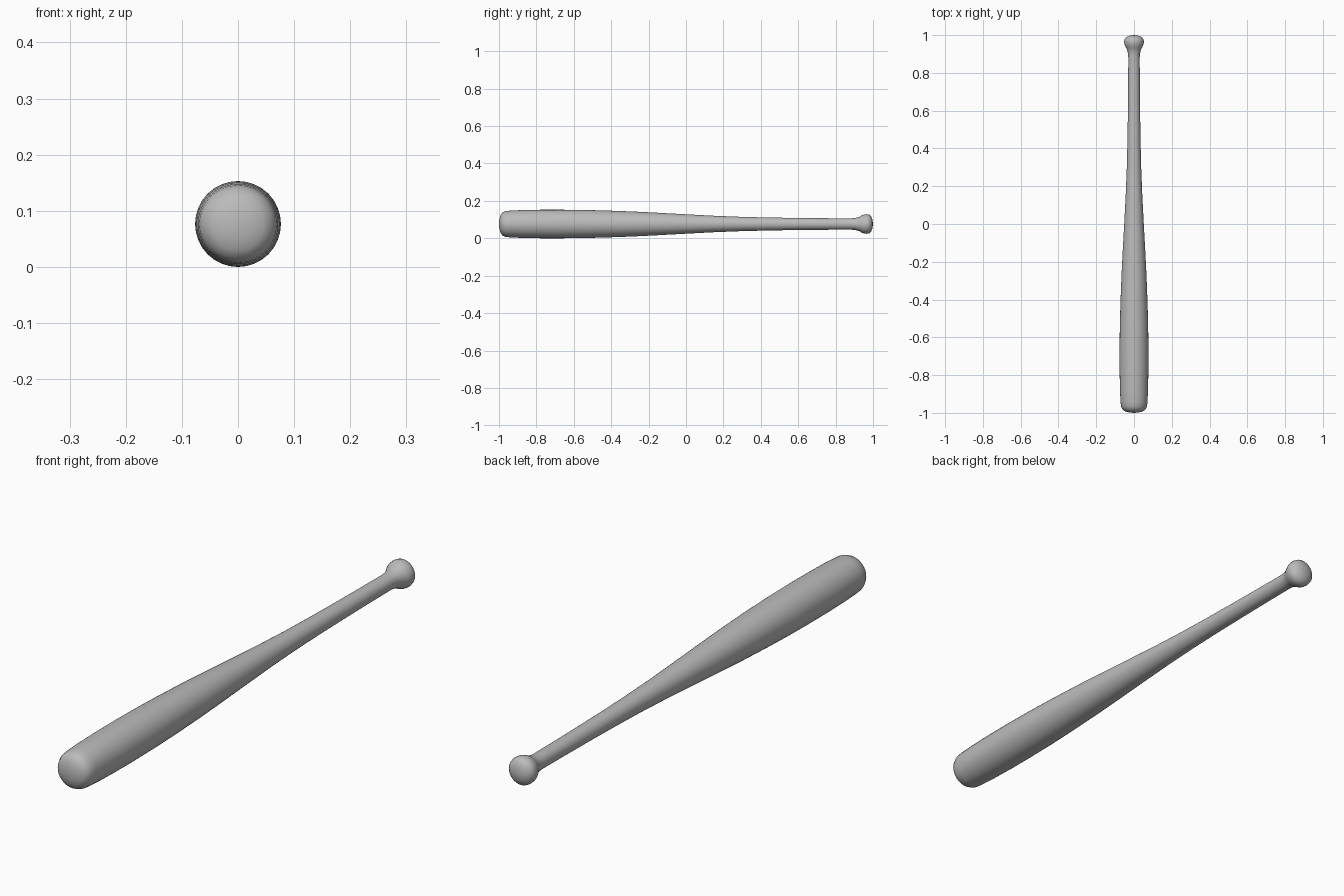
import bpy, bmesh, math

if "Cube" in bpy.data.objects:
    bpy.data.objects.remove(bpy.data.objects["Cube"])

SIDES = 32
AXIS_Z = 0.0765

# Bat profile: (position along y, radius), barrel tip to knob
profile = [
    (-1.0, 0.0), (-0.998, 0.025), (-0.992, 0.047), (-0.982, 0.061),
    (-0.965, 0.069), (-0.94, 0.0715), (-0.88, 0.0742), (-0.78, 0.0762), (-0.68, 0.0765),
    (-0.55, 0.0752), (-0.42, 0.0718), (-0.28, 0.0665), (-0.14, 0.0595),
    (0.0, 0.0518), (0.15, 0.0440), (0.30, 0.0380), (0.45, 0.0344),
    (0.60, 0.0322), (0.75, 0.0308), (0.88, 0.0302),
    (0.905, 0.0320), (0.925, 0.0375), (0.938, 0.0450), (0.952, 0.0508),
    (0.967, 0.0525), (0.980, 0.0495), (0.990, 0.0400), (0.997, 0.0230), (1.0, 0.0),
]

# Spin the profile around the bat axis
bm = bmesh.new()
verts = [bm.verts.new((r, y, AXIS_Z)) for y, r in profile]
edges = [bm.edges.new(pair) for pair in zip(verts, verts[1:])]
bmesh.ops.spin(bm, geom=verts + edges, cent=(0, 0, AXIS_Z), axis=(0, 1, 0),
               angle=math.tau, steps=SIDES)
bmesh.ops.remove_doubles(bm, verts=bm.verts, dist=1e-4)
bmesh.ops.recalc_face_normals(bm, faces=bm.faces)
for f in bm.faces:
    f.smooth = True

mesh = bpy.data.meshes.new("baseball_bat")
bm.to_mesh(mesh)
bm.free()
bat = bpy.data.objects.new("baseball_bat", mesh)
bpy.context.collection.objects.link(bat)

# Plain grey finish
grey = bpy.data.materials.new("plain_grey")
grey.diffuse_color = (0.5, 0.5, 0.5, 1)
grey.use_nodes = True
grey.node_tree.nodes["Principled BSDF"].inputs["Base Color"].default_value = grey.diffuse_color
mesh.materials.append(grey)
